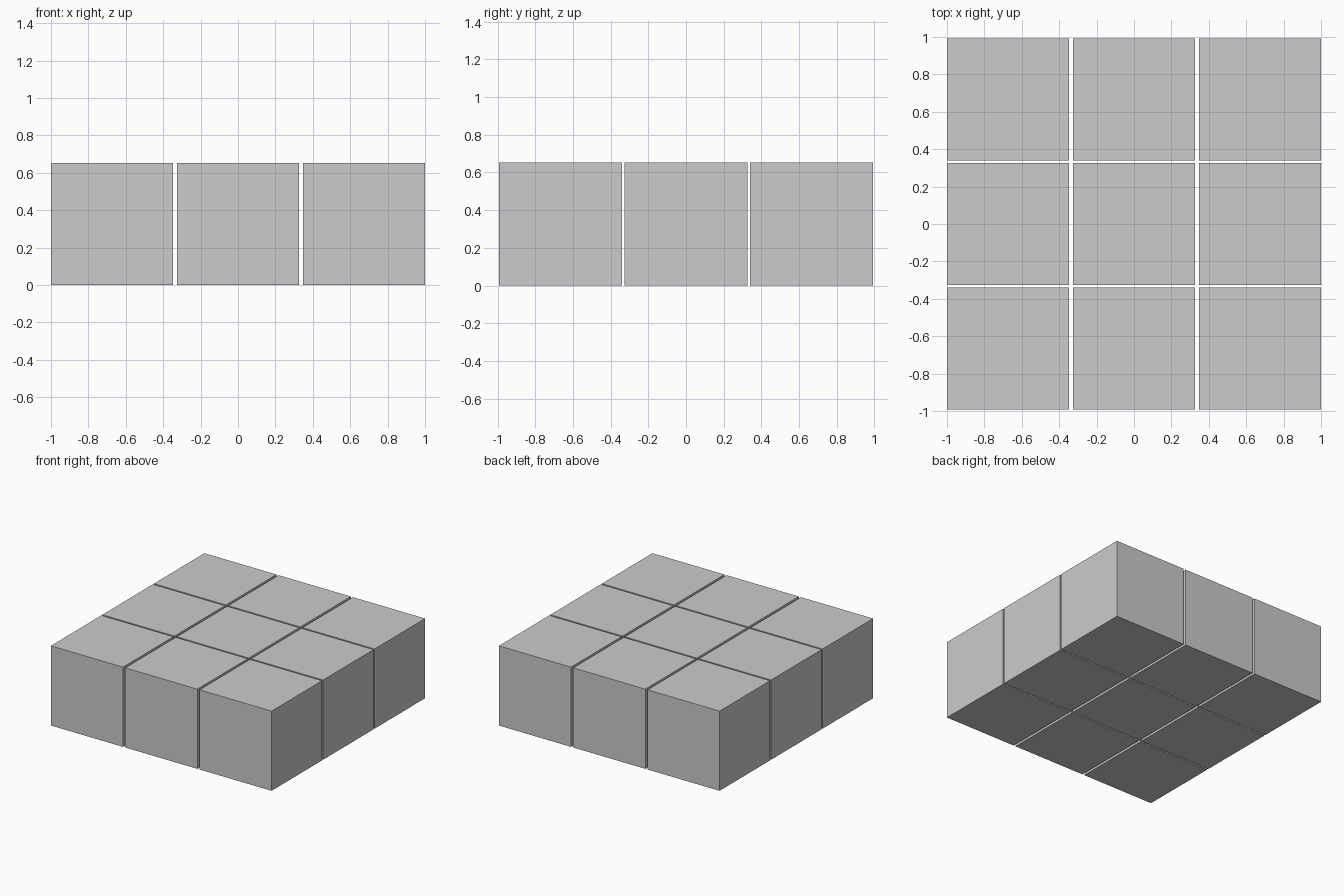
import bpy

if "Cube" in bpy.data.objects:
    bpy.data.objects.remove(bpy.data.objects["Cube"])

SIZE = 0.653                      # edge length of each cube
PITCH_X, PITCH_Y = 0.6735, 0.6665  # spacing, slightly wider gaps along x


def add_block(name, x, y):
    bpy.ops.mesh.primitive_cube_add(size=SIZE, location=(x, y, SIZE / 2))
    bpy.context.object.name = name


# Three by three grid of separate blocks
for row, row_name in zip((-1, 0, 1), ("front", "middle", "back")):
    for col, col_name in zip((-1, 0, 1), ("left", "centre", "right")):
        add_block(f"block_{row_name}_{col_name}", col * PITCH_X, row * PITCH_Y)
